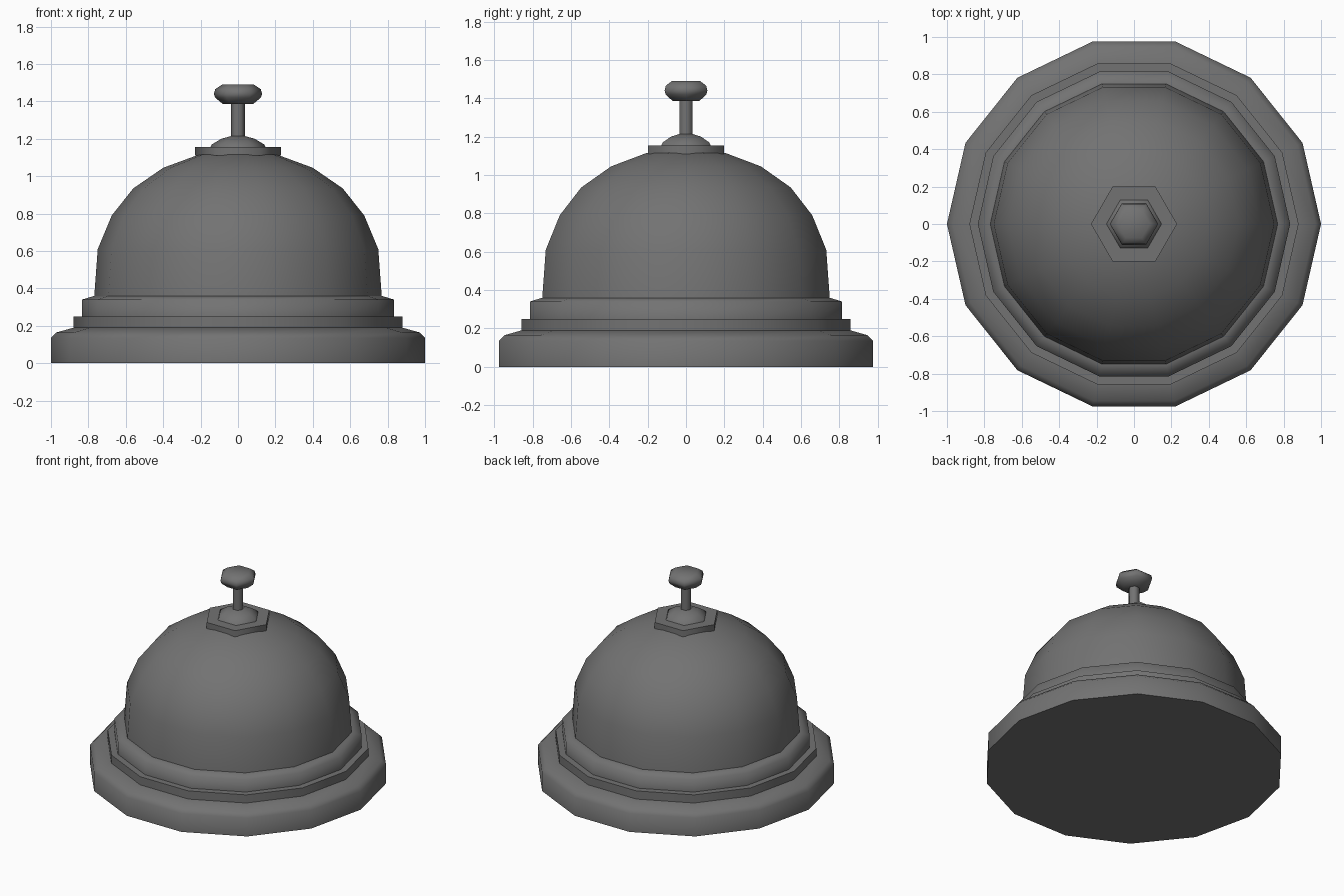
import bpy, bmesh, math

if "Cube" in bpy.data.objects:
    bpy.data.objects.remove(bpy.data.objects["Cube"])

grey = bpy.data.materials.new("dark grey metal")
grey.diffuse_color = (0.17, 0.17, 0.17, 1)
grey.use_nodes = True
grey.node_tree.nodes["Principled BSDF"].inputs["Base Color"].default_value = grey.diffuse_color


def lathe(name, profile, sides, angle=62):
    """Closed solid of revolution from (radius, height) points, bottom to top."""
    bm = bmesh.new()
    rings = []
    for r, z in profile:
        if r == 0:
            rings.append([bm.verts.new((0, 0, z))])
        else:
            rings.append([bm.verts.new((r * math.cos(2 * math.pi * i / sides),
                                        r * math.sin(2 * math.pi * i / sides), z))
                          for i in range(sides)])
    for a, b in zip(rings, rings[1:]):
        for i in range(sides):
            j = (i + 1) % sides
            if len(b) == 1:
                bm.faces.new((a[i], a[j], b[0]))
            else:
                bm.faces.new((a[i], a[j], b[j], b[i]))
    bm.faces.new(rings[0][::-1])
    if len(rings[-1]) > 1:
        bm.faces.new(rings[-1])
    bmesh.ops.recalc_face_normals(bm, faces=bm.faces)
    me = bpy.data.meshes.new(name)
    bm.to_mesh(me)
    bm.free()
    me.materials.append(grey)
    ob = bpy.data.objects.new(name, me)
    bpy.context.collection.objects.link(ob)
    me.shade_smooth()
    me.set_sharp_from_angle(angle=math.radians(angle))
    return ob


# Wide foot with chamfered rim
lathe("base", [(1, 0), (1, 0.135), (0.97, 0.165), (0.88, 0.19)], 14)
# Two stepped collars
lathe("lower_collar", [(0.88, 0.18), (0.88, 0.25)], 14)
lathe("upper_collar", [(0.835, 0.24), (0.835, 0.34), (0.77, 0.36)], 14, 75)
# Bell dome
lathe("dome", [(0.77, 0.34), (0.75, 0.61), (0.675, 0.79), (0.56, 0.935),
               (0.40, 1.045), (0.21, 1.115), (0, 1.135)], 14)
# Hexagonal washer and small cap on top
lathe("washer", [(0.23, 1.11), (0.23, 1.155)], 6)
lathe("cap", [(0.15, 1.15), (0.14, 1.17), (0.09, 1.2), (0.035, 1.215)], 6)
# Plunger stem and knob
lathe("stem", [(0.038, 1.2), (0.038, 1.4)], 6)
lathe("knob", [(0.08, 1.385), (0.122, 1.42), (0.129, 1.44),
               (0.122, 1.465), (0.085, 1.49)], 6)
